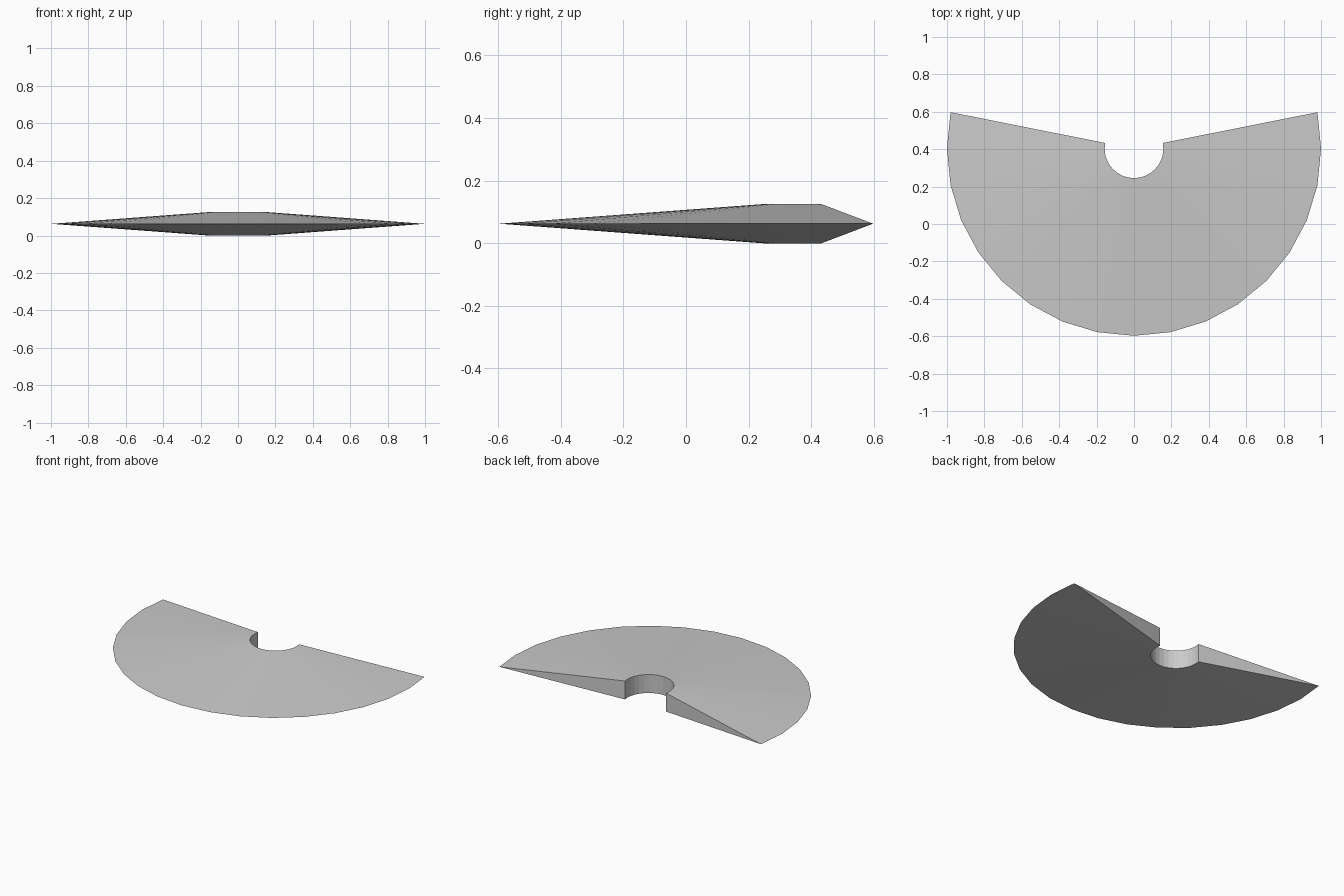
import bpy, bmesh, math
from mathutils import Vector, Matrix

if "Cube" in bpy.data.objects:
    bpy.data.objects.remove(bpy.data.objects["Cube"])

OUTER, INNER, HEIGHT = 1.0, 0.157, 0.125
STEPS, STEP = 18, math.radians(11.25)
CENTRE = Vector((0, 0.4025, HEIGHT / 2))

# Plain grey
grey = bpy.data.materials.new("plain_grey")
grey.use_nodes = True
grey.diffuse_color = (0.6, 0.6, 0.6, 1)
grey.node_tree.nodes["Principled BSDF"].inputs["Base Color"].default_value = grey.diffuse_color

# Triangular cross-section swept round the bore, tapering to a thin rim
bm = bmesh.new()
profile = ((INNER, -HEIGHT / 2), (OUTER, 0), (INNER, HEIGHT / 2))
rings = []
for i in range(STEPS + 1):
    turn = Matrix.Rotation(STEP - i * STEP, 4, "Z")
    rings.append([bm.verts.new(CENTRE + turn @ Vector((r, 0, z))) for r, z in profile])
for a, b in zip(rings, rings[1:]):
    for j in range(3):
        k = (j + 1) % 3
        # The rim is a single edge, so every side is a quad
        bm.faces.new((a[j], a[k], b[k], b[j]))

# Flat end faces
bm.faces.new(rings[0])
bm.faces.new(rings[-1])
bmesh.ops.recalc_face_normals(bm, faces=bm.faces)

mesh = bpy.data.meshes.new("tapered_half_disc")
bm.to_mesh(mesh)
bm.free()
mesh.materials.append(grey)
disc = bpy.data.objects.new("tapered_half_disc", mesh)
bpy.context.collection.objects.link(disc)
